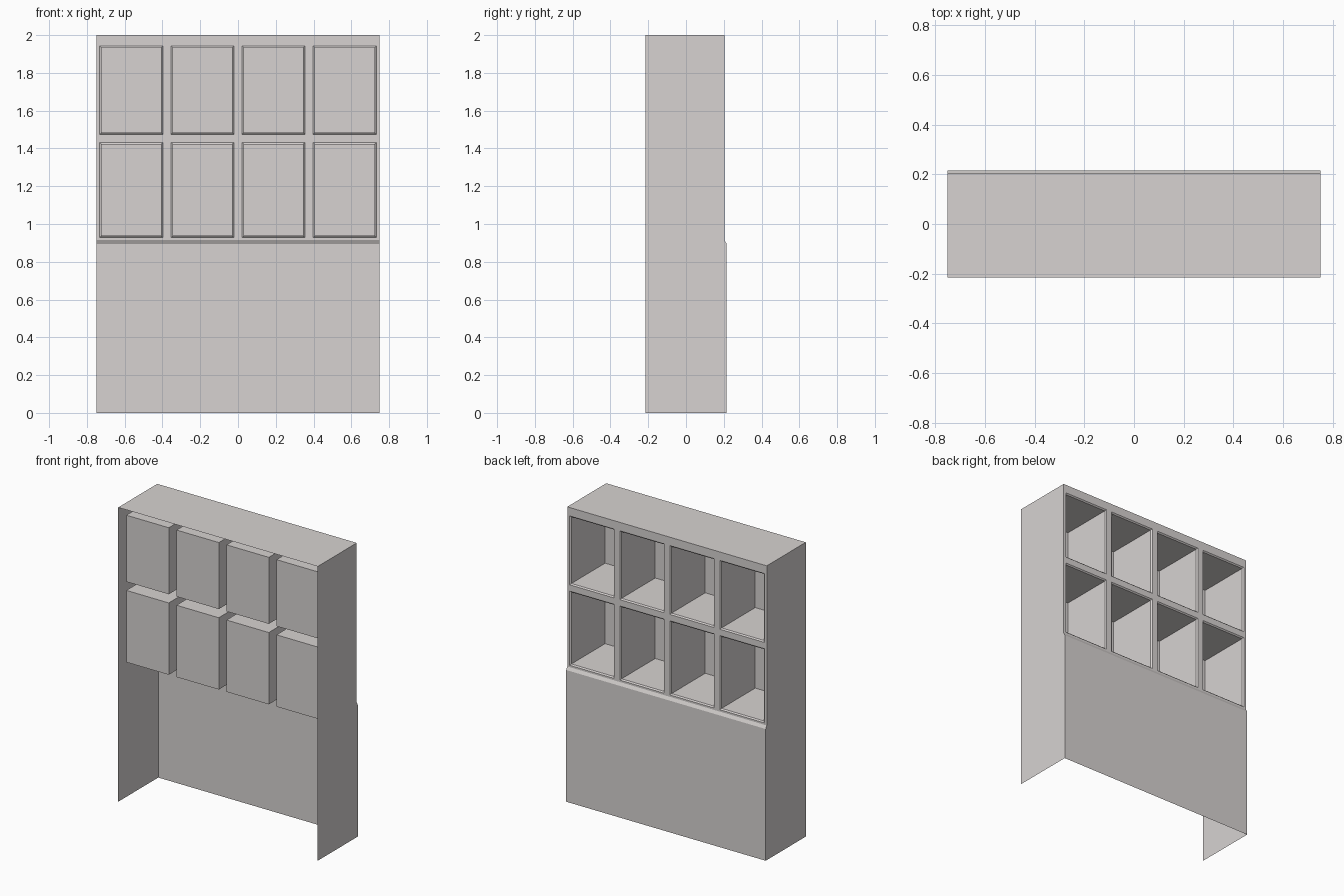
import bpy, bmesh

if "Cube" in bpy.data.objects:
    bpy.data.objects.remove(bpy.data.objects["Cube"])

W, Y0, YU, YL, H = 0.75, -0.215, 0.204, 0.215, 2.0   # half width, open side, upper and lower face, height
Y_IN = -0.165                                         # inner end of the cubbies
XS = [(-0.732, -0.397), (-0.355, -0.021), (0.021, 0.355), (0.397, 0.732)]
ZS = [(0.928, 1.432), (1.475, 1.943)]

mat = bpy.data.materials.new("warm_grey")
mat.diffuse_color = (0.68, 0.65, 0.64, 1)
mat.use_nodes = True
mat.node_tree.nodes["Principled BSDF"].inputs["Base Color"].default_value = mat.diffuse_color


def make(name, quads):
    """Object from a list of four-corner sheets, welded together."""
    bm = bmesh.new()
    for q in quads:
        bm.faces.new([bm.verts.new(p) for p in q])
    bmesh.ops.remove_doubles(bm, verts=bm.verts, dist=1e-5)
    me = bpy.data.meshes.new(name)
    bm.to_mesh(me)
    bm.free()
    me.materials.append(mat)
    ob = bpy.data.objects.new(name, me)
    bpy.context.collection.objects.link(ob)
    return ob


def rect(x0, x1, z0, z1, y):
    """Rectangle facing +y."""
    return [(x1, y, z0), (x0, y, z0), (x0, y, z1), (x1, y, z1)]


def bridge(a, b):
    """Four sheets joining two rectangles."""
    return [[a[i], a[(i + 1) % 4], b[(i + 1) % 4], b[i]] for i in range(4)]


# Side walls follow the stepped profile
profile = [(Y0, 0), (YL, 0), (YL, 0.895), (YU, 0.915), (YU, H), (Y0, H)]
make("right_side", [[(W, y, z) for y, z in profile]])
make("left_side", [[(-W, y, z) for y, z in reversed(profile)]])

# Top sheet
make("top_panel", [[(-W, Y0, H), (W, Y0, H), (W, YU, H), (-W, YU, H)]])

# Lower panel with sloping ledge
make("lower_panel", [rect(-W, W, 0, 0.895, YL)])
make("ledge", [[(W, YL, 0.895), (-W, YL, 0.895), (-W, YU, 0.915), (W, YU, 0.915)]])

# Upper face frame: grid with the cubby openings left out
gx = [-W] + [v for p in XS for v in p] + [W]
gz = [0.915] + [v for p in ZS for v in p] + [H]
make("cubby_frame", [rect(gx[i], gx[i + 1], gz[j], gz[j + 1], YU)
                     for i in range(len(gx) - 1) for j in range(len(gz) - 1)
                     if not (i % 2 and j % 2)])

# Cubbies: chamfered lip, walls and end sheet
b = 0.008
for r, (z0, z1) in enumerate(ZS):
    for c, (x0, x1) in enumerate(XS):
        outer = rect(x0, x1, z0, z1, YU)
        lip = rect(x0 + b, x1 - b, z0 + b, z1 - b, YU - b)
        end = rect(x0 + b, x1 - b, z0 + b, z1 - b, Y_IN)
        make(f"cubby_{r + 1}_{c + 1}", bridge(outer, lip) + bridge(lip, end) + [end])
